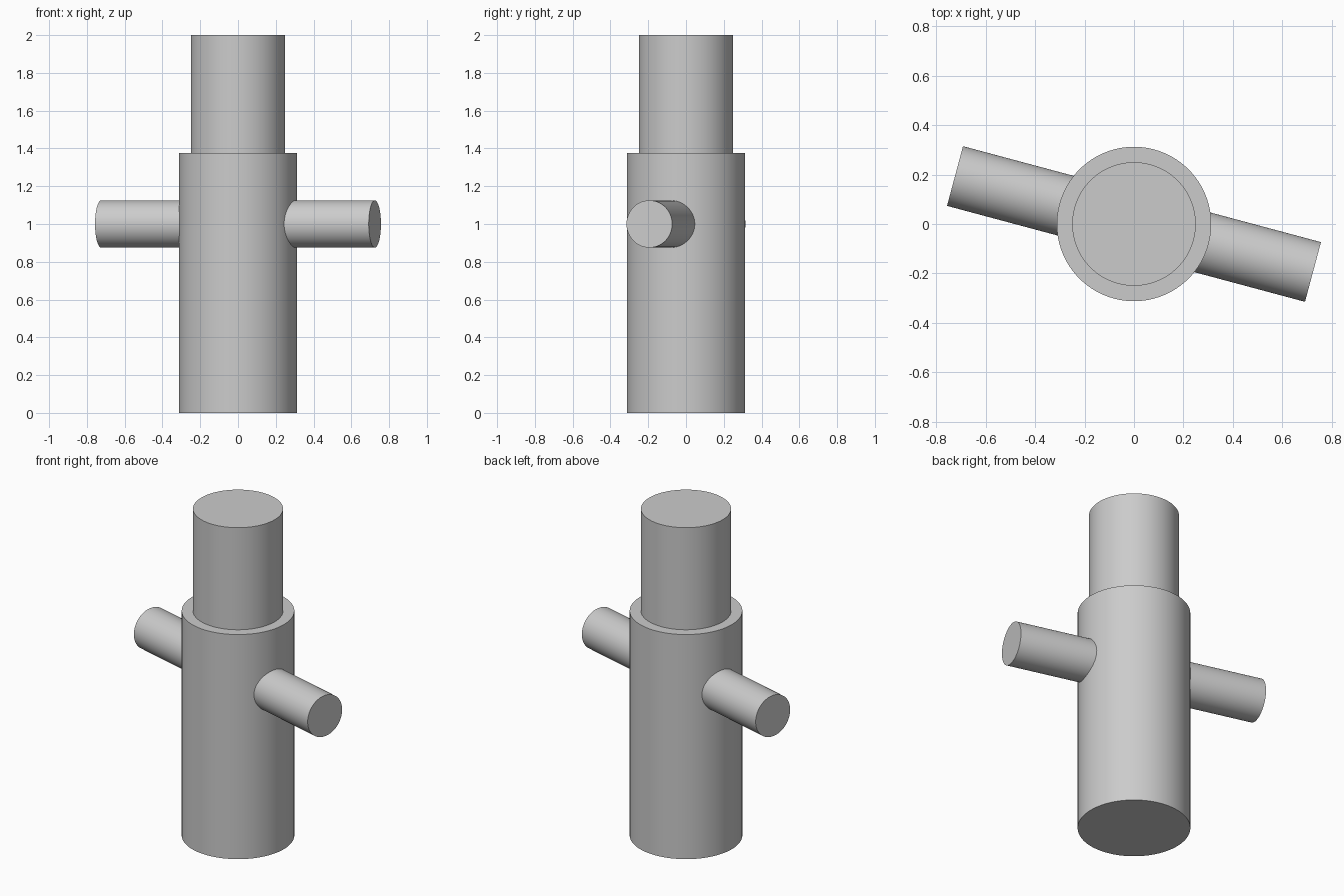
import bpy
from math import radians

cube = bpy.data.objects.get("Cube")
if cube:
    bpy.data.objects.remove(cube, do_unlink=True)

# Plain grey for every part
GREY = (0.6, 0.6, 0.6, 1.0)
grey = bpy.data.materials.new("grey")
grey.use_nodes = True
grey.diffuse_color = GREY
grey.node_tree.nodes["Principled BSDF"].inputs["Base Color"].default_value = GREY


def cylinder(name, radius, length, center, rotation=(0, 0, 0)):
    bpy.ops.mesh.primitive_cylinder_add(vertices=96, radius=radius, depth=length,
                                        location=center, rotation=rotation)
    obj = bpy.context.object
    obj.name = name
    obj.data.materials.append(grey)
    bpy.ops.object.shade_smooth_by_angle(angle=radians(30))
    return obj


BODY_TOP, TOTAL_HEIGHT = 1.375, 2.0
neck_length = TOTAL_HEIGHT - BODY_TOP

# Wide lower barrel
cylinder("body", 0.3125, BODY_TOP, (0, 0, BODY_TOP / 2))

# Narrower upper barrel
cylinder("neck", 0.25, neck_length, (0, 0, BODY_TOP + neck_length / 2))

# Level rod through the body, turned towards the front on the left
cylinder("cross_rod", 0.125, 1.5, (0, 0, 1), (0, radians(90), radians(-15)))
